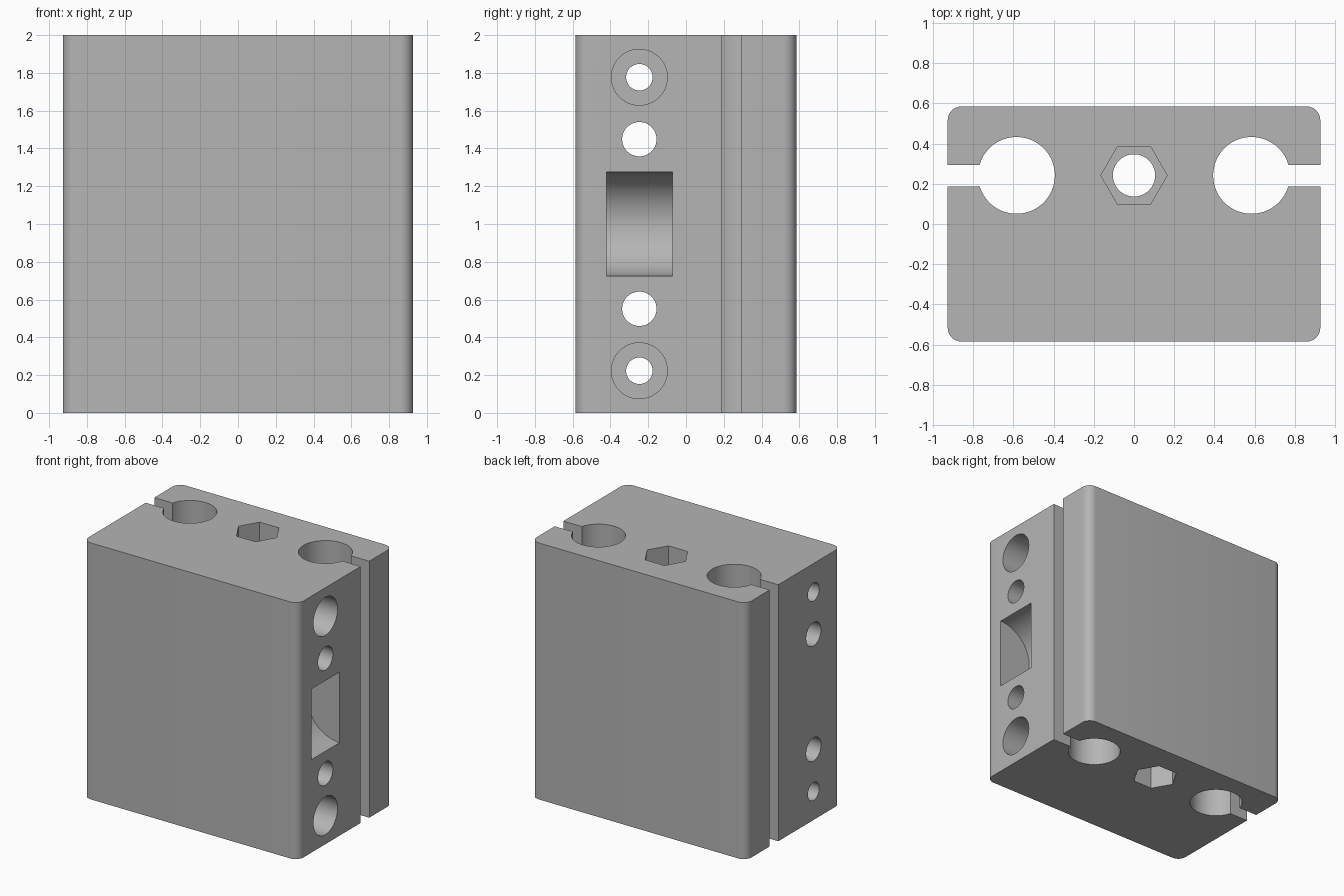
import bpy
from math import pi

cube = bpy.data.objects.get("Cube")
if cube:
    bpy.data.objects.remove(cube, do_unlink=True)

W, D, H = 1.855, 1.17, 2.0      # block size
ROD_X, ROD_Y = 0.585, 0.242     # rod bores
BOLT_Y = -0.247                 # row of cross holes
AXIS = {"x": (0, pi / 2, 0), "y": (pi / 2, 0, 0), "z": (0, 0, 0)}

grey = bpy.data.materials.new("plain grey")
grey.use_nodes = True
colour = (0.46, 0.46, 0.46, 1)
grey.diffuse_color = colour
grey.node_tree.nodes["Principled BSDF"].inputs["Base Color"].default_value = colour


def box(name, centre, size):
    bpy.ops.mesh.primitive_cube_add(size=1, location=centre)
    ob = bpy.context.object
    ob.name = name
    ob.scale = size
    bpy.ops.object.transform_apply(location=False, rotation=False, scale=True)
    return ob


def rod(name, centre, radius, length, axis, sides=64):
    bpy.ops.mesh.primitive_cylinder_add(vertices=sides, radius=radius, depth=length,
                                        location=centre, rotation=AXIS[axis])
    ob = bpy.context.object
    ob.name = name
    return ob


# Block with rounded upright edges
block = box("clamp_block", (0, 0, H / 2), (W, D, H))
block.data.materials.append(grey)
weights = block.data.attributes.new("bevel_weight_edge", "FLOAT", "EDGE")
for edge in block.data.edges:
    a, b = (block.data.vertices[i].co for i in edge.vertices)
    weights.data[edge.index].value = float(abs(a.z - b.z) > 1)
bevel = block.modifiers.new("rounded_edges", "BEVEL")
bevel.limit_method = "WEIGHT"
bevel.width = 0.068
bevel.segments = 8

cutters = []
# Rod bores with clamping slots out to the sides
for side, s in (("left", 1), ("right", -1)):
    cutters.append(rod(side + "_rod_bore", (s * ROD_X, ROD_Y, H / 2), 0.191, 3, "z", 96))
    cutters.append(box(side + "_slot", (s * 0.85, ROD_Y - 0.002, H / 2), (0.5, 0.106, 3)))

# Central hole with a nut pocket at each end
cutters.append(rod("centre_hole", (0, ROD_Y, H / 2), 0.105, 3, "z"))
for end, z in (("top", H), ("bottom", 0)):
    pocket = rod(end + "_nut_pocket", (0, ROD_Y, z), 0.165, 0.4, "z", 6)
    pocket.rotation_euler.z = pi / 6
    cutters.append(pocket)

# Cross holes: counterbored bolts outside, plain holes inside
for end, s in (("upper", 1), ("lower", -1)):
    z = H / 2 + s * 0.777
    cutters.append(rod(end + "_bolt_hole", (0, BOLT_Y, z), 0.07, 3, "x"))
    cutters.append(rod(end + "_counterbore", (W / 2, BOLT_Y, z), 0.148, 0.6, "x"))
    cutters.append(rod(end + "_plain_hole", (0, BOLT_Y, H / 2 + s * 0.449), 0.091, 3, "x"))

# Half-round wheel recess in the left side
cutters.append(rod("wheel_recess", (W / 2, BOLT_Y, H / 2), 0.275, 0.35, "y", 96))

for cutter in cutters:
    cutter.hide_render = True
    cut = block.modifiers.new(cutter.name, "BOOLEAN")
    cut.operation = "DIFFERENCE"
    cut.solver = "EXACT"
    cut.object = cutter

# Apply the cuts and drop the cutters
bpy.ops.object.select_all(action="DESELECT")
block.select_set(True)
bpy.context.view_layer.objects.active = block
for name in [m.name for m in block.modifiers]:
    bpy.ops.object.modifier_apply(modifier=name)
for cutter in cutters:
    bpy.data.objects.remove(cutter, do_unlink=True)
block.data.materials.clear()
block.data.materials.append(grey)
bpy.ops.object.shade_smooth_by_angle(angle=pi / 6)
